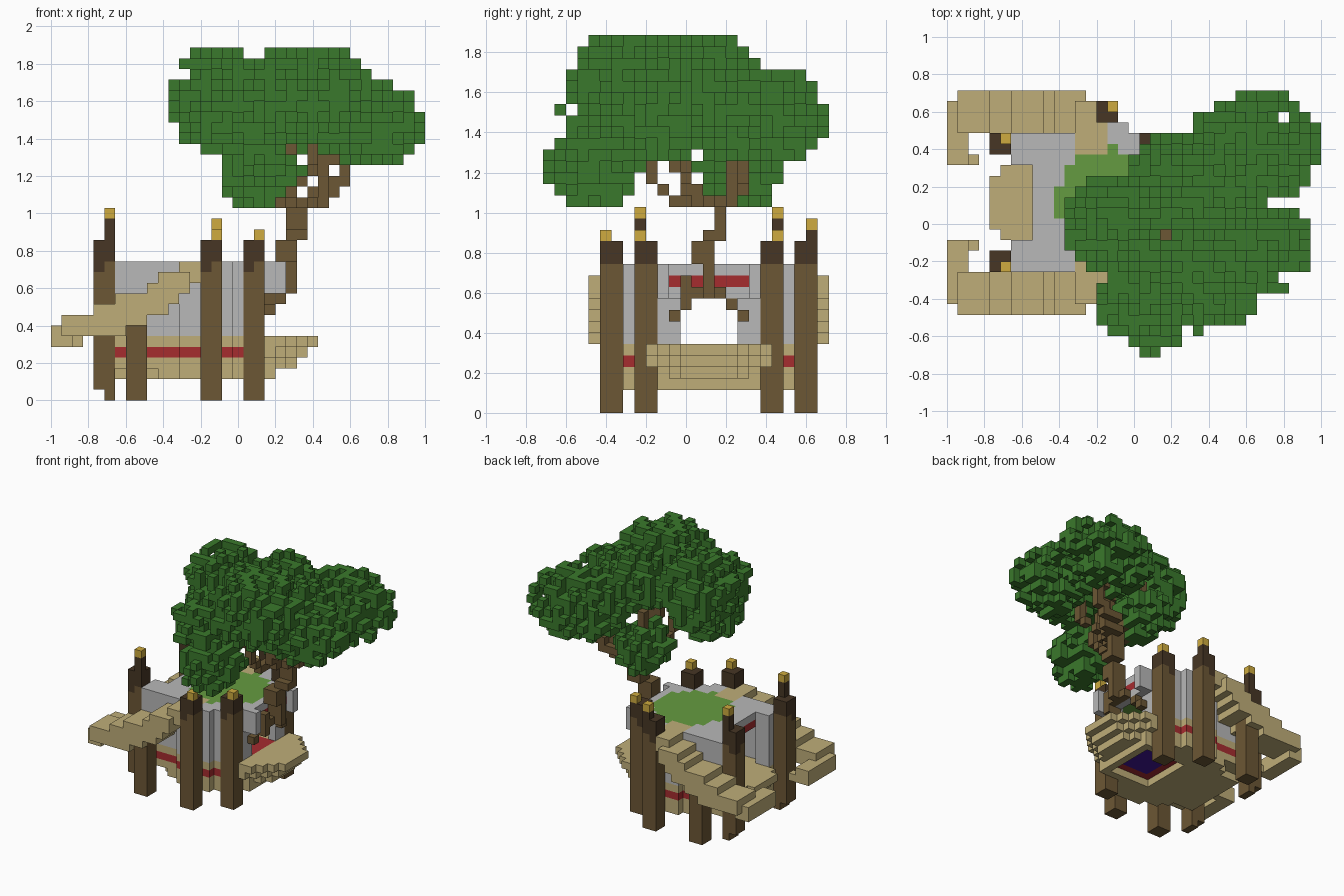
import bpy, random
from mathutils import Vector

random.seed(4)
V = 2 / 35                      # edge of one block
MID = 14                        # middle cell of the round house
grid = {}                       # cell -> (part, colour)

cube = bpy.data.objects.get("Cube")
if cube:
    bpy.data.objects.remove(cube)

COLOURS = {
    "leaf_green": (.042, .19, .025), "grass_green": (.13, .33, .052),
    "plank_tan": (.52, .42, .19), "stone_grey": (.48, .48, .48),
    "bark_brown": (.15, .095, .035), "dark_wood": (.063, .037, .018),
    "lantern_gold": (.62, .41, .05), "carpet_red": (.38, .025, .028),
    "portal_purple": (.05, .008, .3),
}
materials = {}
for name, rgb in COLOURS.items():
    m = bpy.data.materials.new(name)
    m.use_nodes = True
    m.diffuse_color = (*rgb, 1)
    m.node_tree.nodes["Principled BSDF"].inputs["Base Color"].default_value = (*rgb, 1)
    materials[name] = m


def box(part, colour, xs, ys, zs, mirror=False):
    """Fill an inclusive range of cells, optionally also front-to-back mirrored."""
    for i in range(xs[0], xs[1] + 1):
        for j in range(ys[0], ys[1] + 1):
            for k in range(zs[0], zs[1] + 1):
                grid[i, j, k] = (part, colour)
                if mirror:
                    grid[i, 2 * MID - j, k] = (part, colour)


def layer(part, colour, zs, rule):
    """Fill cells of whole layers where rule(dx, dy) from the house middle holds."""
    for dx in range(-11, 12):
        for dy in range(-8, 9):
            if rule(dx, dy):
                box(part, colour, (MID + dx,) * 2, (MID + dy,) * 2, zs)


def disc(dx, dy, radius):
    return dx * dx + dy * dy <= radius ** 2


def house(dx, dy, inset=0):
    return disc(dx, dy, 7.6 - inset) or (inset - 8 <= dx <= -1 and abs(dy) <= 6 - inset)


def roof(dx, dy):
    """House outline notched above both doors, with corner blocks by the tree."""
    if abs(dy) <= 3:
        return -6 <= dx <= 6
    return house(dx, dy) or (dx in (6, 7) and abs(dy) == 4)


def limb(points, width):
    """Stamp small cubes along a path."""
    for a, b in zip(points, points[1:]):
        a, b = Vector(a), Vector(b)
        steps = int((b - a).length * 2) + 1
        for s in range(steps + 1):
            c = [round(q) for q in a.lerp(b, s / steps)]
            box("tree_trunk", "bark_brown", *[(q, q + width - 1) for q in c])


# base drum with red band, and decks at both doors
layer("base", "plank_tan", (2, 2),
      lambda x, y: x <= 6 and (disc(x, y, 7.6) or (-8 <= x <= 0 and abs(y) <= 4)))
layer("base", "plank_tan", (3, 5), house)
layer("base", "carpet_red", (4, 4),
      lambda x, y: house(x, y) and not house(x, y, 1.5) and abs(y) > 4)
for level in (3, 4, 5):
    layer("base", "plank_tan", (level, level),
          lambda x, y: 5 < abs(x) <= level + 5 and abs(y) <= 5
          and abs(x) + abs(y) <= level + 7)

# carpet on the floor and portal under it
box("carpet", "carpet_red", (14, 19), (12, 16), (5, 5))
box("portal", "carpet_red", (14, 19), (11, 17), (3, 3))
box("portal", "portal_purple", (15, 19), (12, 16), (3, 3))
for i in range(14, 20):
    for j in range(11, 18):
        grid.pop((i, j, 2), None)

# walls, roof, grass, red beams over both doors
layer("walls", "stone_grey", (6, 9),
      lambda x, y: roof(x, y) and not house(x, y, 2) and abs(y) > 2 and x <= 5)
layer("roof", "stone_grey", (10, 11), lambda x, y: roof(x, y) and not house(x, y, 2))
layer("roof", "stone_grey", (12, 12), roof)
layer("grass", "grass_green", (12, 12),
      lambda x, y: disc(x - .7, y, 5.1) and abs(x - .7) + abs(y) < 6.8)
for x in (8, 20):
    box("door_beams", "carpet_red", (x, x), (11, 17), (11, 11))

# two mirrored stairways climbing to the roof
box("stairs", "plank_tan", (0, 1), (5, 10), (5, 6), True)
box("stairs", "plank_tan", (2, 2), (10, 10), (5, 5), True)
box("stairs", "plank_tan", (1, 3), (4, 7), (6, 6), True)
for x0, x1, z in ((1, 6, 6), (4, 8, 7), (6, 10, 8), (9, 11, 9), (10, 12, 10)):
    box("stairs", "plank_tan", (x0, x1), (4, 7), (z, z + 1), True)
box("stairs", "plank_tan", (12, 13), (5, 9), (12, 12), True)
box("stairs", "plank_tan", (12, 13), (5, 7), (11, 11), True)
box("stairs", "plank_tan", (14, 14), (7, 9), (12, 12), True)

# posts with dark tops and gold lanterns
for x, y, cap_front, cap_back in ((4, 8, 17, 17), (14, 5, 15, 16), (18, 8, 15, 15)):
    for y0, lamp_y, cap in ((y, y, cap_front), (27 - y, 28 - y, cap_back)):
        box("posts", "bark_brown", (x, x + 1), (y0, y0 + 1), (0, 12))
        box("posts", "dark_wood", (x, x + 1), (y0, y0 + 1), (13, 14))
        box("posts", "dark_wood", (x, x), (lamp_y, lamp_y), (12, 12))
        box("posts", "dark_wood", (x + 1, x + 1), (lamp_y, lamp_y), (15, cap - 1))
        box("lanterns", "lantern_gold", (x + 1, x + 1), (lamp_y, lamp_y), (cap, cap))
        if x == 4:
            grid.pop((x, y0, 0))
            grid.pop((x, y0 + 1, 0))
box("posts", "bark_brown", (7, 8), (5, 6), (0, 7), True)

# roots arching over the door, trunk and branches
for xs, ys, zs in (((20, 20), (11, 11), (8, 8)), ((20, 21), (12, 12), (9, 11)),
                   ((21, 21), (13, 15), (10, 10)), ((21, 22), (14, 14), (10, 12)),
                   ((21, 22), (13, 14), (13, 14)), ((22, 23), (14, 15), (15, 15)),
                   ((22, 23), (15, 15), (16, 17)), ((21, 23), (14, 15), (18, 18))):
    box("tree_trunk", "bark_brown", xs, ys, zs)
limb([(20, 16, 9), (20, 17, 8)], 1)
limb([(23, 15, 18), (25, 16, 18), (25, 16, 22), (27, 17, 23), (27, 17, 27)], 1)
limb([(23, 16, 18), (25, 17, 19), (27, 17, 20), (27, 17, 23)], 1)
limb([(22, 15, 18), (21, 11, 18), (21, 9, 20), (20, 9, 23), (19, 9, 27)], 1)
limb([(22, 14, 18), (22, 12, 19), (22, 12, 22), (20, 11, 27)], 1)
limb([(22, 13, 19), (24, 11, 21), (23, 8, 26)], 1)
limb([(22, 15, 18), (21, 17, 20), (20, 17, 25)], 1)

# leaf clumps: centre and radii
CLUMPS = (
    ((.63, .41, 1.48), (.34, .29, .23)), ((-.11, .00, 1.61), (.25, .27, .27)),
    ((.37, -.29, 1.64), (.33, .27, .26)), ((.68, -.12, 1.47), (.26, .25, .20)),
    ((.17, .27, 1.21), (.18, .20, .18)), ((.10, -.46, 1.22), (.20, .22, .2)),
    ((.00, -.42, 1.48), (.21, .20, .20)), ((.27, .18, 1.65), (.20, .21, .20)),
    ((.52, .06, 1.60), (.18, .18, .16)),
)
for centre, radii in CLUMPS:
    for i in range(35):
        for j in range(25):
            for k in range(18, 33):
                p = ((i + .5) * V - 1, (j + .5) * V - 12.5 * V, (k + .5) * V)
                d = sum(((a - c) / r) ** 2 for a, c, r in zip(p, centre, radii))
                if d < .5 or (d < 1.17 and random.random() < .52):
                    grid.setdefault((i, j, k), ("leaves", "leaf_green"))

# turn each part's cells into a mesh of exposed block faces
SIDES = []
for axis in range(3):
    for side in (0, 1):
        u, w = (axis + 1) % 3, (axis + 2) % 3
        corners = []
        for a, b in ((0, 0), (1, 0), (1, 1), (0, 1)):
            c = [0, 0, 0]
            c[axis], c[u], c[w] = side, a, b
            corners.append(c)
        step = [0, 0, 0]
        step[axis] = 2 * side - 1
        SIDES.append((step, corners if side else corners[::-1]))

for part in sorted({p for p, _ in grid.values()}):
    cells = {c: col for c, (p, col) in grid.items() if p == part}
    used = sorted(set(cells.values()))
    verts, faces, slots = {}, [], []
    for cell, colour in cells.items():
        for step, corners in SIDES:
            if tuple(a + b for a, b in zip(cell, step)) in grid:
                continue
            keys = [tuple(a + b for a, b in zip(cell, c)) for c in corners]
            faces.append([verts.setdefault(q, len(verts)) for q in keys])
            slots.append(used.index(colour))
    mesh = bpy.data.meshes.new(part)
    mesh.from_pydata([(x * V - 1, (y - 12.5) * V, z * V) for x, y, z in verts], [], faces)
    for colour in used:
        mesh.materials.append(materials[colour])
    for face, slot in zip(mesh.polygons, slots):
        face.material_index = slot
    bpy.context.collection.objects.link(bpy.data.objects.new(part, mesh))
